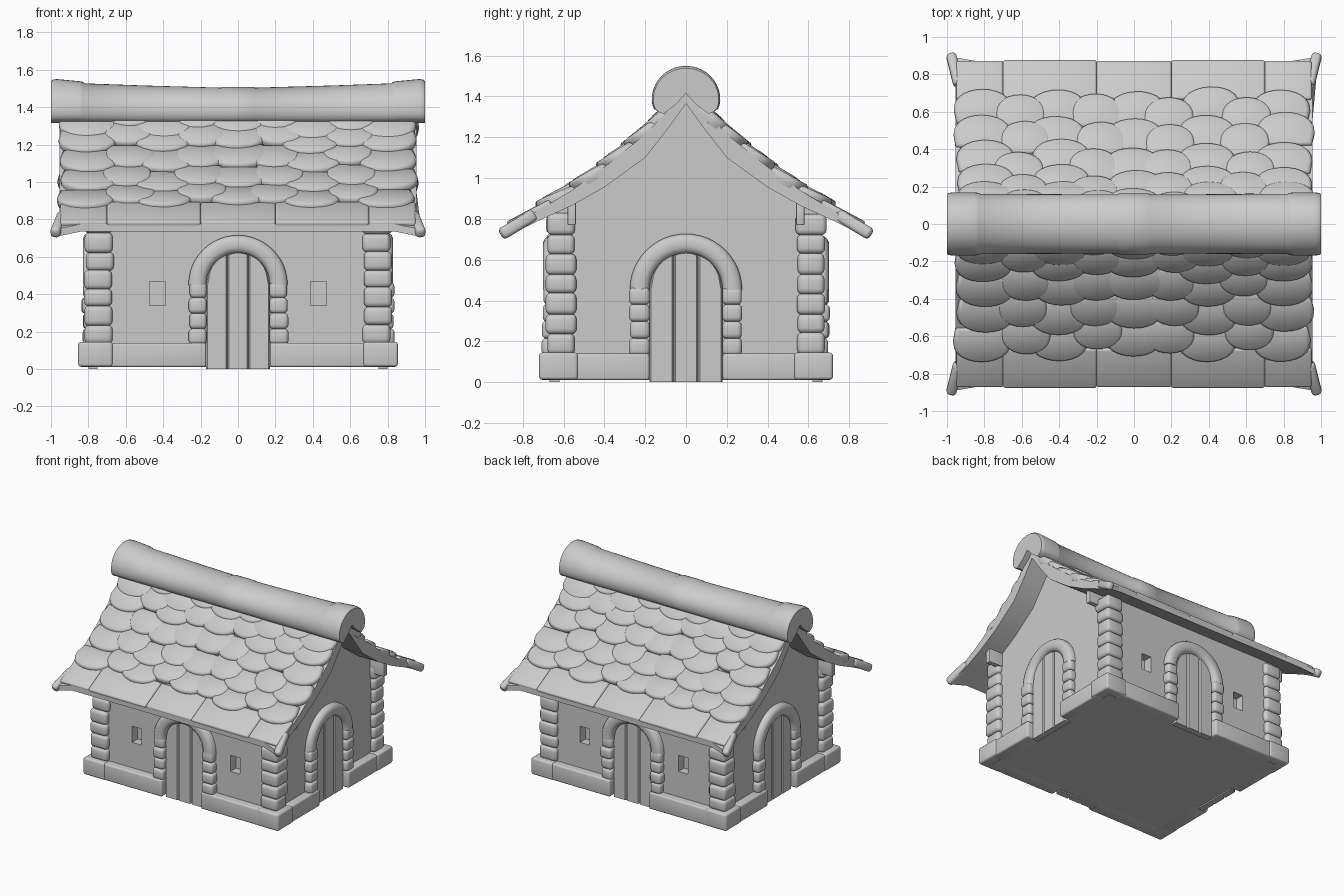
import bpy, bmesh, random
from math import sin, cos, pi, atan2, radians
from mathutils import Matrix, Vector

if "Cube" in bpy.data.objects:
    bpy.data.objects.remove(bpy.data.objects["Cube"])

random.seed(4)
T = Matrix.Translation


def finish(bm, name):
    bmesh.ops.recalc_face_normals(bm, faces=bm.faces)
    me = bpy.data.meshes.new(name)
    bm.to_mesh(me)
    bm.free()
    ob = bpy.data.objects.new(name, me)
    bpy.context.collection.objects.link(ob)
    return ob


def block(bm, lo, hi, b=0.015, m=Matrix()):
    """Rounded box between two corners."""
    lo, hi = Vector(lo), Vector(hi)
    mat = m @ T((lo + hi) / 2) @ Matrix.Diagonal((*(hi - lo), 1))
    vs = bmesh.ops.create_cube(bm, size=1, matrix=mat)["verts"]
    if b:
        es = list({e for v in vs for e in v.link_edges})
        bmesh.ops.bevel(bm, geom=es, offset=b, segments=3, profile=0.5, affect='EDGES')


def loft(bm, rings, m=Matrix()):
    """Skin closed rings and cap both ends."""
    vr = [[bm.verts.new(m @ Vector(p)) for p in r] for r in rings]
    n = len(vr[0])
    for a, b in zip(vr, vr[1:]):
        for i in range(n):
            j = (i + 1) % n
            bm.faces.new((a[i], a[j], b[j], b[i]))
    bm.faces.new(vr[0])
    bm.faces.new(vr[-1])


# Walls: house-shaped prism with window recesses
prof = [(.65, .01), (.65, .84), (.4, .99), (.18, 1.15), (0, 1.385)]
prof += [(-y, z) for y, z in prof[-2::-1]]
bm = bmesh.new()
loft(bm, [[(x, y, z) for y, z in prof] for x in (-.78, .78)])
walls = finish(bm, "walls")
bm = bmesh.new()
for x in (-.43, .43):
    for y in (-.65, .65):
        block(bm, (x - .042, y - .07, .34), (x + .042, y + .07, .468), 0)
cutter = finish(bm, "window_cutter")
cutter.hide_render = True
mod = walls.modifiers.new("windows", 'BOOLEAN')
mod.object = cutter
mod.solver = 'EXACT'
bpy.context.view_layer.objects.active = walls
bpy.ops.object.modifier_apply(modifier="windows")
bpy.data.objects.remove(cutter)

# Stone plinth and corner pillars
bp, bq = bmesh.new(), bmesh.new()
for k in range(4):
    sx, sy = (1, -1)[k % 2], (1, -1)[k // 2]

    def corner(bm, x0, x1, y0, y1, z0, z1, b):
        xs, ys = sorted((sx * x0, sx * x1)), sorted((sy * y0, sy * y1))
        block(bm, (xs[0], ys[0], z0), (xs[1], ys[1], z1), b)

    corner(bp, .17, .72, .58, .712, .01, .14, .012)
    corner(bp, .72, .845, .18, .58, .01, .14, .012)
    corner(bp, .67, .855, .53, .72, .012, .145, .015)
    z = .135
    for i in range(7):
        h = (.105, .09, .1, .095)[(i + k) % 4]
        j = random.uniform(-.008, .005)
        corner(bq, .67 + j, .82 + j, .54 - j, .685 + j, z, z + h + .004, .026)
        z += h
finish(bp, "plinth")
finish(bq, "corner_stones")

# Doors with arched stone surrounds on all four sides
bd, ba = bmesh.new(), bmesh.new()
for k in range(4):
    m = Matrix.Rotation(k * pi / 2, 4, 'Z')
    d, ri, ro, cz = ((.65, .17, .265, .45), (.78, .18, .275, .452))[k % 2]
    sec = [(ri, .02), (ri, -.025), (ri + .012, -.042), (ri + .03, -.05),
           (ro - .03, -.05), (ro - .012, -.042), (ro, -.025), (ro, .02)]
    loft(ba, [[(r * cos(a), -d + y, cz + r * sin(a)) for r, y in sec]
              for a in [pi * i / 24 for i in range(25)]], m)
    for s in (-1, 1):
        for i in range(4):
            z0 = .13 + i * .083
            j = random.uniform(-.008, .006)
            x = sorted((s * (ri - .002), s * (ro + j)))
            block(ba, (x[0], -d - .052 - j, z0), (x[1], -d + .03, z0 + .086), .022, m)
    # planks with arched tops
    w = 2 * ri / 3
    for i in range(3):
        x0 = -ri + i * w
        pts = []
        for t in [n / 8 for n in range(9)]:
            x = x0 + w * t
            pts.append((x, cz + max(0, ri * ri - x * x) ** .5))
        ring = [(x0, 0)] + pts + [(x0 + w, 0)]
        cx = x0 + w / 2
        loft(bd, [[(cx + (x - cx) * q, -d + y, z) for x, z in ring]
                  for q, y in ((1, .03), (1, -.008), (.86, -.02))], m)
finish(bd, "doors")
finish(ba, "door_arches")

# Roof slab with a concave slope: (y, top z, underside z)
half = [(.87, .775, .735), (.72, .85, .80), (.56, .94, .865), (.4, 1.055, .955),
        (.2, 1.215, 1.10), (.09, 1.33, 1.24), (0, 1.42, 1.365)]


def roof_z(y):
    y = min(max(y, 0), .87)
    for (y1, z1, _), (y0, z0, _) in zip(half, half[1:]):
        if y >= y0:
            return z0 + (z1 - z0) * (y - y0) / (y1 - y0)


bm = bmesh.new()
rings = []
for x in (-1, -.94, -.85, -.5, 0, .5, .85, .94, 1):
    def pt(s, y, z):
        e = max(0, (abs(x) - .85) / .15) * max(0, (y - .6) / .27)
        ex = .955 if y < .8 else .985
        return (x * ex, s * (y + .025 * e), z - .03 * e)
    top = [pt(1, y, t) for y, t, u in half] + [pt(-1, y, t) for y, t, u in half[-2::-1]]
    low = [pt(-1, y, u) for y, t, u in half] + [pt(1, y, u) for y, t, u in half[-2::-1]]
    rings.append(top + low)
loft(bm, rings)
finish(bm, "roof_slab")

# Eave planks, corner horns, shingles and purlin ends
be, bt, bb = bmesh.new(), bmesh.new(), bmesh.new()


def shingle(m, x, edge, w, length):
    ang = atan2(roof_z(edge - .16) - roof_z(edge), .16) - .1
    mm = m @ T((x, edge, roof_z(edge) + .004)) @ Matrix.Rotation(-ang, 4, 'X') \
        @ Matrix.Rotation(random.uniform(-.05, .05), 4, 'Z')
    out = []
    for i in range(13):
        a = pi * i / 12
        out.append((w / 2 * cos(a), -.12 + .12 * max(0, sin(a)) ** .8))
    out += [(-w / 2 * .9, -length), (w / 2 * .9, -length)]
    loft(bt, [[(u * q, -.1 + (v + .1) * q, z) for u, v in out]
              for q, z in ((.97, -.02), (1, 0), (1, .018), (.96, .03), (.86, .037))], mm)


for s in (0, 1):
    m = Matrix.Rotation(s * pi, 4, 'Z')
    cuts = (-.95, -.7, -.2, .2, .7, .95)
    for i, (a, b) in enumerate(zip(cuts, cuts[1:])):
        mm = m @ T((0, .77, .825 + .003 * (i % 2))) @ Matrix.Rotation(radians(-28), 4, 'X')
        block(be, (a, -.12, -.03), (b, .112 + .005 * (i % 2), .015), .012, mm)
    for x in (-1, 1):
        mm = m @ T((x * .965, .85, .757)) @ Matrix.Rotation(radians(-31), 4, 'X') \
            @ Matrix.Rotation(radians(-12 * x), 4, 'Z')
        block(be, (-.027, -.13, -.03), (.027, .068, .03), .02, mm)
        xs = sorted((x * .7, x * .9))
        block(bb, (xs[0], .54, .77), (xs[1], .58, .88), .005, m)
    for edge in (.72, .575, .43, .295, .2):
        for x in (-.6, -.2, .2, .6):
            shingle(m, x + random.uniform(-.02, .02), edge - .045 + random.uniform(-.015, .015), .27, .2)
        for x in (-.8, -.4, 0, .4, .8):
            r = random.uniform(-.012, .012)
            shingle(m, x + r, edge + r - (.03 if x == 0 else 0), .31, .2)
finish(be, "eave_boards")
finish(bt, "shingles")
finish(bb, "purlin_ends")

# Sagging ridge cap with end and middle collars
stations = [(-1, .955, .93), (-.99, .99, .98), (-.97, 1, 1), (-.85, 1, .93), (-.83, .99, .91),
            (-.82, .955, .86), (-.5, .95, .79), (-.09, .94, .72), (-.08, .97, .75), (.08, .97, .75),
            (.09, .94, .72), (.5, .95, .79), (.82, .955, .86), (.83, .99, .91), (.85, 1, .93),
            (.97, 1, 1), (.99, .99, .98), (1, .955, .93)]
bm = bmesh.new()
rings = []
for x, ky, kz in stations:
    ring = []
    for i in range(25):
        a = radians(-20 + 220 * i / 24)
        zz = .165 * sin(a)
        ring.append((x, .168 * ky * cos(a), 1.385 + zz * (kz if zz > 0 else .8)))
    ring += [(x, -.135, 1.325), (x, -.11, 1.315), (x, -.05, 1.36), (x, 0, 1.415),
             (x, .05, 1.36), (x, .11, 1.315), (x, .135, 1.325)]
    rings.append(ring)
loft(bm, rings)
finish(bm, "ridge_cap")

bpy.ops.object.select_all(action='SELECT')
bpy.ops.object.shade_smooth_by_angle(angle=radians(40))
